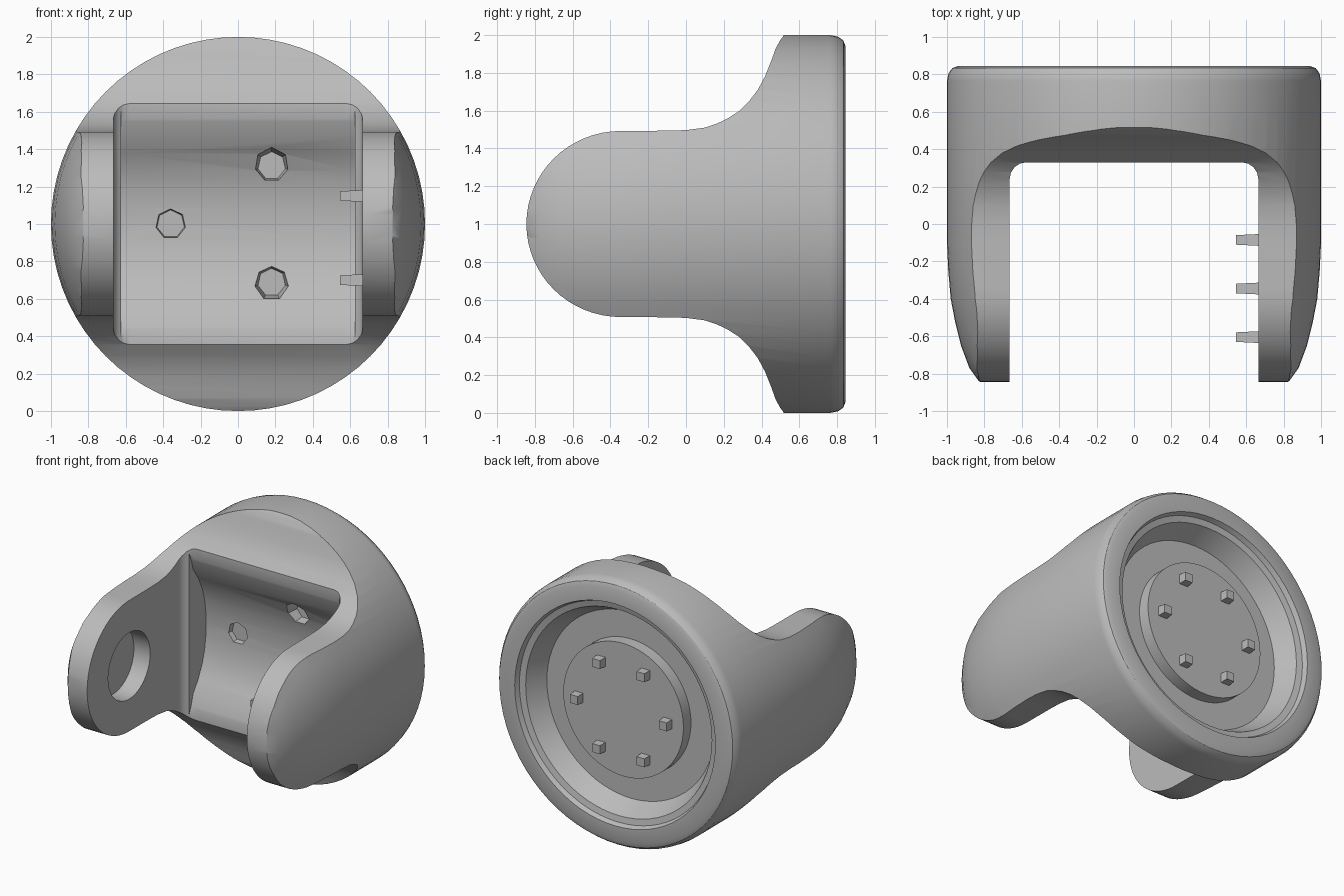
import bpy, bmesh, math
from mathutils import Matrix, Vector

if "Cube" in bpy.data.objects:
    bpy.data.objects.remove(bpy.data.objects["Cube"])

grey = bpy.data.materials.new("grey")
grey.diffuse_color = (0.5, 0.5, 0.5, 1)
grey.use_nodes = True
grey.node_tree.nodes["Principled BSDF"].inputs["Base Color"].default_value = grey.diffuse_color
AXIS = Vector((0, 0, 1))      # centre height of the part
PIVOT = Vector((0, -0.345, 1))  # hinge centre between the arms


def finish(bm, name):
    bmesh.ops.recalc_face_normals(bm, faces=bm.faces)
    me = bpy.data.meshes.new(name)
    bm.to_mesh(me)
    bm.free()
    ob = bpy.data.objects.new(name, me)
    bpy.context.collection.objects.link(ob)
    me.materials.append(grey)
    return ob


def lathe(name, profile, n=72):
    """Revolve (radius, y) points around the y axis through AXIS."""
    bm = bmesh.new()
    rings = []
    for r, y in profile:
        if r == 0:
            rings.append([bm.verts.new((0, y, 1))] * n)
        else:
            rings.append([bm.verts.new((r * math.cos(2 * math.pi * i / n), y,
                                        1 + r * math.sin(2 * math.pi * i / n))) for i in range(n)])
    for a, b in zip(rings, rings[1:]):
        for i in range(n):
            j = (i + 1) % n
            bm.faces.new(list(dict.fromkeys((a[i], a[j], b[j], b[i]))))
    return finish(bm, name)


def prism(name, half, w):
    """Extrude a profile of (y, z offset), mirrored in z, across x = -w..w."""
    pts = half + [(y, -z) for y, z in reversed(half) if z > 0]
    bm = bmesh.new()
    face = bm.faces.new([bm.verts.new((-w, y, 1 + z)) for y, z in pts])
    ext = bmesh.ops.extrude_face_region(bm, geom=[face])
    bmesh.ops.translate(bm, vec=(2 * w, 0, 0), verts=[v for v in ext["geom"] if isinstance(v, bmesh.types.BMVert)])
    return finish(bm, name)


def rod(name, centre, direction, r1, r2, depth, n):
    """Cylinder or tapered peg along a direction."""
    bm = bmesh.new()
    rot = Vector(direction).to_track_quat('Z', 'Y').to_matrix().to_4x4()
    if n == 4:
        rot = rot @ Matrix.Rotation(math.pi / 4, 4, 'Z')
    bmesh.ops.create_cone(bm, cap_ends=True, segments=n, radius1=r1, radius2=r2, depth=depth,
                          matrix=Matrix.Translation(centre) @ rot)
    return finish(bm, name)


def boolean(ob, other, op):
    m = ob.modifiers.new(op.lower(), 'BOOLEAN')
    m.object, m.operation, m.solver = other, op, 'EXACT'
    bpy.context.view_layer.objects.active = ob
    bpy.ops.object.modifier_apply(modifier=m.name)
    bpy.data.objects.remove(other)


# Round body with the rear recess and raised rear disc
body = lathe("yoke_body", [
    (0, 0.745), (0.5, 0.745), (0.5, 0.655), (0.70, 0.655), (0.775, 0.80), (0.82, 0.81), (0.835, 0.845),
    (0.94, 0.845), (0.972, 0.833), (0.992, 0.805), (1, 0.765), (1, -0.1), (0.993, -0.25), (0.98, -0.4),
    (0.955, -0.53), (0.925, -0.65), (0.88, -0.77), (0.83, -0.84), (0.78, -0.87), (0, -0.87)])

# Side silhouette: rounded arm tips flaring into the round base
arc = [(-0.345 - 0.5 * math.cos(a), 0.5 * math.sin(a))
       for a in (math.pi / 2 * i / 16 for i in range(17))]
arc = [(y, z * 0.985) for y, z in arc]
flare = [(-0.1, 0.494), (0.0, 0.497), (0.1, 0.51), (0.16, 0.53), (0.22, 0.558), (0.28, 0.597),
         (0.33, 0.645), (0.38, 0.71), (0.42, 0.785), (0.45, 0.86), (0.475, 0.93), (0.5, 0.975),
         (0.515, 0.995), (0.54, 1.1), (0.95, 1.1)]
boolean(body, prism("side_cutter", arc + flare, 1.1), 'INTERSECT')

# Gap between the arms, with rounded inner corners
bm = bmesh.new()
bmesh.ops.create_cube(bm, size=1, matrix=Matrix.Translation((0, -0.5875, 1)) @ Matrix.Diagonal((1.33, 1.835, 2.4, 1)))
corners = [e for e in bm.edges if all(v.co.y > 0 for v in e.verts)
           and abs(e.verts[0].co.z - e.verts[1].co.z) > 1]
bmesh.ops.bevel(bm, geom=corners, offset=0.09, segments=4, profile=0.5, affect='EDGES')
boolean(body, finish(bm, "gap_cutter"), 'DIFFERENCE')

# Concave pocket in the web, with a sloped lip above and below
pocket = [(0.1, 0.625), (0.31, 0.61), (0.335, 0.55), (0.36, 0.465), (0.42, 0.38), (0.468, 0.28),
          (0.495, 0.19), (0.51, 0.09), (0.515, 0)]
boolean(body, prism("pocket_cutter", pocket, 0.625), 'DIFFERENCE')

# Blind bearing hole in the left arm
boolean(body, rod("bearing_cutter", PIVOT + Vector((-0.68, 0, 0)), (1, 0, 0), 0.25, 0.25, 0.24, 40), 'DIFFERENCE')

# Three screw dents in the pocket floor
for k in range(3):
    a = math.radians(60 + 120 * k)
    c = AXIS + Vector((0.36 * math.cos(a), 0.47, 0.36 * math.sin(a)))
    boolean(body, rod("dent_cutter", c, (0, 1, 0), 0.1, 0.075, 0.16, 7), 'DIFFERENCE')

bpy.ops.object.select_all(action='DESELECT')
body.select_set(True)
bpy.context.view_layer.objects.active = body
bpy.ops.object.shade_smooth_by_angle(angle=math.radians(32))

# Six pegs on the rear disc
for k in range(6):
    a = math.radians(60 * k)
    c = AXIS + Vector((0.37 * math.cos(a), 0.77, 0.37 * math.sin(a)))
    rod("rear_peg", c, (0, 1, 0), 0.05, 0.045, 0.07, 4)

# Three pegs on the inner face of the right arm
for k in range(3):
    a = math.radians(30 + 120 * k)
    c = PIVOT + Vector((0.61, 0.3 * math.cos(a), 0.3 * math.sin(a)))
    rod("arm_peg", c, (-1, 0, 0), 0.045, 0.036, 0.13, 4)
